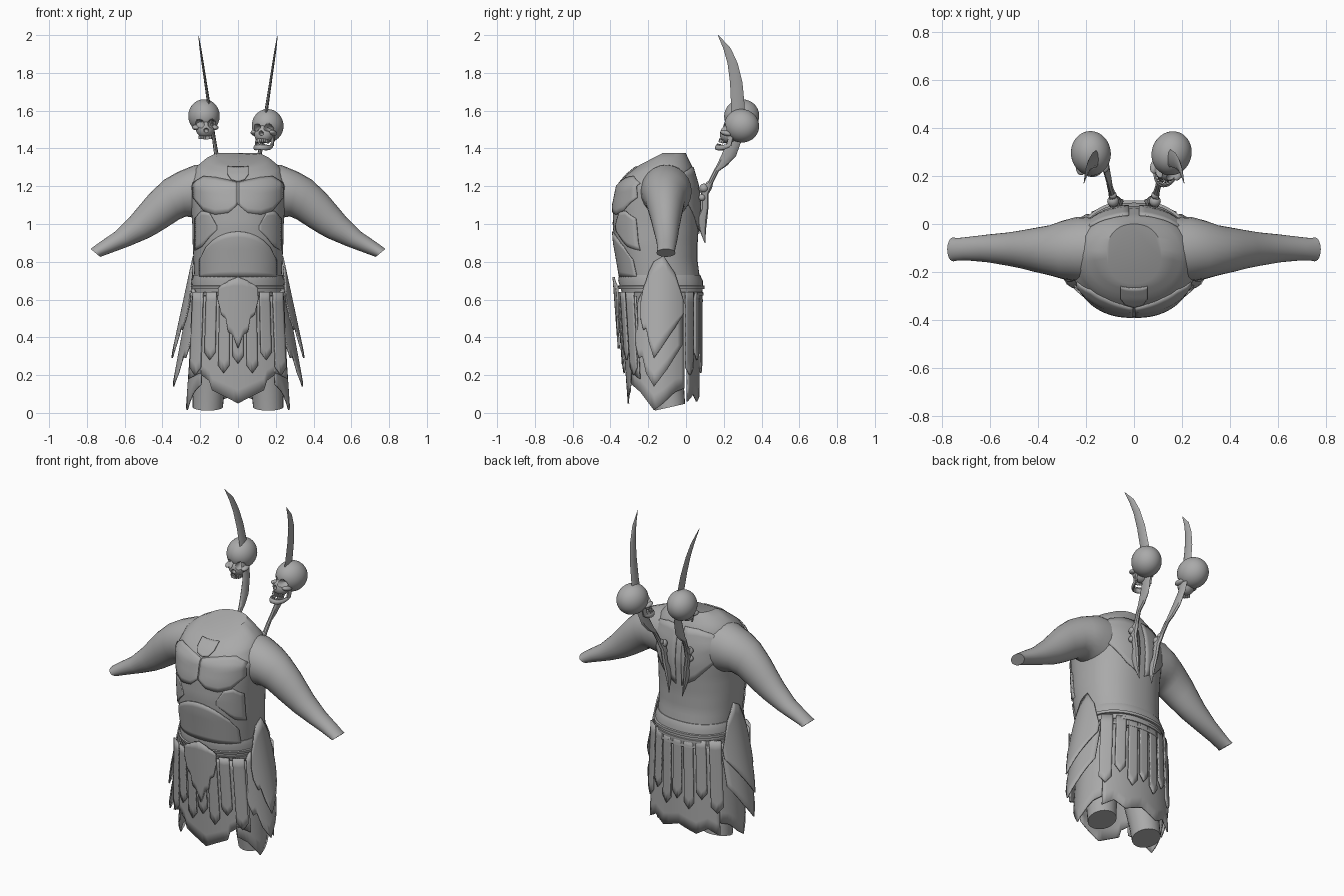
import bpy, bmesh, math
from mathutils import Vector, Matrix

cube = bpy.data.objects.get("Cube")
if cube:
    bpy.data.objects.remove(cube, do_unlink=True)

grey = bpy.data.materials.new("plain grey")
grey.use_nodes = True
grey.diffuse_color = (0.4, 0.4, 0.4, 1)
grey.node_tree.nodes["Principled BSDF"].inputs["Base Color"].default_value = grey.diffuse_color


def finish(name, bm, angle=40):
    bmesh.ops.recalc_face_normals(bm, faces=bm.faces)
    mesh = bpy.data.meshes.new(name)
    bm.to_mesh(mesh)
    bm.free()
    ob = bpy.data.objects.new(name, mesh)
    bpy.context.collection.objects.link(ob)
    mesh.materials.append(grey)
    bpy.ops.object.select_all(action='DESELECT')
    ob.select_set(True)
    bpy.context.view_layer.objects.active = ob
    bpy.ops.object.shade_smooth_by_angle(angle=math.radians(angle))
    return ob


def loft(name, rings, angle=40):
    """Skin a list of equal rings and cap both ends."""
    bm = bmesh.new()
    vs = [[bm.verts.new(p) for p in r] for r in rings]
    n = len(vs[0])
    for a, b in zip(vs, vs[1:]):
        for i in range(n):
            bm.faces.new((a[i], a[(i + 1) % n], b[(i + 1) % n], b[i]))
    bm.faces.new(vs[0])
    bm.faces.new(vs[-1])
    return finish(name, bm, angle)


def oval(c, a, b, n=24):
    c, a, b = Vector(c), Vector(a), Vector(b)
    return [c + a * math.cos(i * math.tau / n) + b * math.sin(i * math.tau / n) for i in range(n)]


def interp(table, z):
    """Interpolate rows sorted by their falling first value."""
    z = max(min(z, table[0][0]), table[-1][0])
    for p, q in zip(table, table[1:]):
        if z >= q[0]:
            f = (p[0] - z) / (p[0] - q[0])
            return [u + (v - u) * f for u, v in zip(p[1:], q[1:])]


def panel(name, cols, surface, thick=0.008, rows=8, sub=3):
    """Thin plate: columns (u, top, bottom) laid on a surface(u, z)."""
    fine = []
    for p, q in zip(cols, cols[1:]):
        fine += [[a + (b - a) * k / sub for a, b in zip(p, q)] for k in range(sub)]
    fine.append(cols[-1])
    bm = bmesh.new()
    grid = [[bm.verts.new(surface(u, t + (b - t) * r / rows)) for r in range(rows + 1)]
            for u, t, b in fine]
    for a, b in zip(grid, grid[1:]):
        for r in range(rows):
            bm.faces.new((a[r], a[r + 1], b[r + 1], b[r]))
    ob = finish(name, bm)
    mod = ob.modifiers.new("thickness", 'SOLIDIFY')
    mod.thickness = thick
    mod.offset = 0
    return ob


def mirrored(cols):
    """Complete a centre-out column list to both sides."""
    return [(-u, t, b) for u, t, b in reversed(cols) if u > 0] + list(cols)


# Torso: height, half width, front y, back y
BODY = [(1.375, .115, -.25, 0), (1.35, .165, -.272, .01), (1.3, .225, -.31, .035),
        (1.2, .262, -.365, .065), (1.1, .25, -.386, .075), (1.0, .242, -.388, .068),
        (.9, .24, -.38, .062), (.8, .235, -.362, .062), (.7, .23, -.345, .075), (.6, .21, -.3, .06)]


def body(t, z, off=0):
    hw, yf, yb = interp(BODY, z)
    e = 0.88
    c, s = math.cos(t), math.sin(t)
    x = (hw + off) * math.copysign(abs(c) ** e, c)
    sy = math.copysign(abs(s) ** e, s)
    y = (yf + yb) / 2 + ((yb - yf) / 2 + off) * sy
    return Vector((x, y, z - .065 * max(0, -sy) * max(0, min(1, (z - 1.2) / .175))))


def on_body(side, off):
    def surface(x, z):
        r = min(1, abs(x) / interp(BODY, z)[0]) ** (1 / .88)
        t = math.acos(math.copysign(r, x))
        return body(side * t, z, off)
    return surface


def band(z, off=0, n=56):
    return [body(i * math.tau / n, z, off) for i in range(n)]


loft("torso", [band(.6 + .775 * k / 31) for k in range(32)])

# Armour plates on the torso
belly = [(.2 * k / 6, .76 + .2 * math.sqrt(1 - (k / 6.2) ** 2), .72) for k in range(7)]
panel("belly_plate", mirrored(belly), on_body(-1, .003))
panel("collar_plate", mirrored([(0, 1.36, 1.24), (.035, 1.36, 1.255), (.055, 1.36, 1.3)]), on_body(-1, .004))
for s, tag in ((1, "left"), (-1, "right")):
    chest = [(.004, 1.23, 1.1), (.05, 1.25, 1.06), (.12, 1.27, 1.05), (.18, 1.27, 1.07), (.235, 1.22, 1.14)]
    panel(tag + "_chest_plate", [(s * u, t, b) for u, t, b in chest], on_body(-1, .002))
    rib = [(.11, .99, .97), (.15, 1.06, .93), (.19, 1.07, .88), (.225, 1.03, .86)]
    panel(tag + "_rib_plate", [(s * u, t, b) for u, t, b in rib], on_body(-1, .002))
    back = [(.02, 1.3, .95), (.1, 1.3, 1.0), (.17, 1.28, 1.08), (.22, 1.24, 1.14)]
    panel(tag + "_back_plate", [(s * u, t, b) for u, t, b in back], on_body(1, .002))

# Belt with three cords
loft("belt", [band(.58, .022), band(.6, .028), band(.7, .014), band(.73, .004)])
for z in (.595, .63, .665):
    loft("belt_cord", [band(z - .012, .01), band(z - .008, .03), band(z + .008, .028), band(z + .012, .005)])

# Arms: top edge (x, z), bottom edge (x, z), y, half depth
ARM = [((.12, 1.32), (.18, 1.02), -.105, .13), ((.23, 1.312), (.245, 1.035), -.105, .135),
       ((.32, 1.275), (.275, 1.04), -.108, .122), ((.39, 1.235), (.31, 1.025), -.11, .105),
       ((.465, 1.165), (.38, .98), -.108, .09), ((.52, 1.1), (.425, .952), -.106, .079),
       ((.57, 1.04), (.475, .925), -.105, .07), ((.65, .96), (.57, .885), -.102, .058),
       ((.72, .912), (.65, .855), -.103, .05), ((.765, .88), (.71, .833), -.106, .047),
       ((.78, .868), (.73, .826), -.106, .05)]
# Legs: z, x, y, radius, bottom tilt
LEG = [(.68, .11, -.14, .115, 0), (.45, .125, -.13, .115, 0), (.25, .145, -.11, .098, .005),
       (.12, .155, -.095, .085, .012), (.03, .16, -.085, .08, .018)]
for s, tag in ((1, "left"), (-1, "right")):
    loft(tag + "_arm", [oval((s * (t[0] + b[0]) / 2, y, (t[1] + b[1]) / 2), (0, r, 0),
                             (s * (t[0] - b[0]) / 2, 0, (t[1] - b[1]) / 2)) for t, b, y, r in ARM])
    loft(tag + "_leg", [oval((s * x, y, z), (r, 0, 0), (0, r, k)) for z, x, y, r, k in LEG])


# Skirt cloth and hanging strips
def skirt(side, off):
    def surface(x, z):
        arc = math.sqrt(max(0, 1 - (x / .3) ** 2))
        f = (.65 - z) / .55
        reach = .22 - (.04 * f if side < 0 else 0) + off
        return Vector((x * (1 + .1 * f), -.14 + side * reach * arc, z))
    return surface


cloth = [(0, .62, .05), (.06, .62, .085), (.125, .62, .12), (.14, .62, .17), (.19, .62, .21), (.24, .62, .18)]
panel("front_cloth", mirrored(cloth), skirt(-1, -.012))
panel("back_cloth", mirrored([(0, .62, .1), (.1, .62, .06), (.16, .62, .1), (.215, .62, .06)]), skirt(1, -.012))
for side, tag in ((-1, "front"), (1, "back")):
    for x, low in ((0, .26), (.07, .21), (.14, .28), (.21, .2)):
        for s in ((1, -1) if x else (1,)):
            c = s * x
            strip = [(c - .027, .64, low + .04), (c, .64, low), (c + .027, .64, low + .04)]
            panel(tag + "_strip", strip, skirt(side, .004), .009)
crest = [(0, .72, .34), (.025, .71, .41), (.05, .7, .43), (.062, .69, .5), (.085, .68, .52), (.105, .66, .6)]
panel("belt_ornament", mirrored(crest), skirt(-1, .018), .012)

# Layered hip guards: top z, top x, bottom z, bottom x, columns over y
GUARDS = [(.82, .238, .29, .352, [(-.24, .58, .5), (-.225, .66, .44), (-.21, .7, .45), (-.195, .75, .37),
                                  (-.17, .8, .29), (-.12, .83, .36), (-.06, .74, .45), (-.01, .58, .53)]),
          (.75, .232, .14, .345, [(-.265, .54, .36), (-.25, .6, .29), (-.23, .64, .3), (-.21, .66, .21),
                                  (-.17, .68, .14), (-.1, .68, .23), (-.02, .6, .36)]),
          (.7, .225, .02, .272, [(-.285, .6, .15), (-.24, .65, .11), (-.17, .65, .015), (-.12, .65, .05),
                                 (-.06, .65, .11), (-.01, .62, .13)])]
for s, tag in ((1, "left"), (-1, "right")):
    for zt, xt, zb, xb, cols in GUARDS:
        def hip(y, z):
            return Vector((s * (xt + (xb - xt) * (zt - z) / (zt - zb) - 3 * (y + .135) ** 2), y, z))
        panel(tag + "_hip_guard", cols, hip)

# Curved back blades: z, y, half depth, half thickness
BLADE = [(2.0, .17, .002, .001), (1.93, .217, .02, .005), (1.85, .247, .027, .006), (1.75, .266, .033, .007),
         (1.62, .275, .036, .009), (1.45, .262, .035, .01), (1.36, .225, .04, .012), (1.31, .19, .028, .012),
         (1.28, .16, .015, .012), (1.22, .13, .014, .014), (1.19, .1, .038, .016), (1.16, .1, .02, .016),
         (1.08, .1, .018, .014), (1.03, .085, .028, .012), (.97, .088, .018, .008), (.9, .1, .002, .002)]


def skull(name, place, yaw, pitch, with_jaw):
    bm = bmesh.new()

    def ball(c, size, sub=4):
        m = Matrix.Translation(c) @ Matrix.Diagonal((*size, 1))
        return bmesh.ops.create_icosphere(bm, subdivisions=sub, radius=1, matrix=m)["verts"]

    def block(c, size):
        bmesh.ops.create_cube(bm, size=1, matrix=Matrix.Translation(c) @ Matrix.Diagonal((*size, 1)))

    # Braincase, face, brow and cheekbones, with sockets pressed in
    ball((0, 0, 0), (.083, .093, .088), 5)
    ball((0, -.06, -.06), (.05, .045, .05), 5)
    for s in (1, -1):
        ball((s * .05, -.06, -.055), (.02, .032, .014))
    for x, z, r, depth in ((.031, -.032, .021, .035), (-.031, -.032, .021, .035), (0, -.067, .011, .025)):
        for v in bm.verts:
            d = math.hypot(v.co.x - x, v.co.z - z) / r
            if v.co.y < -.02 and d < 1:
                v.co.y += depth * (1 - d ** 4)
    # Teeth follow the arch of each jaw
    for k in range(-4, 5):
        a = k * .3
        x, y = .034 * math.sin(a), -.055 - .043 * math.cos(a)
        block((x, y, -.105), (.008, .008, .018))
        if with_jaw:
            block((x, y - .006, -.132), (.008, .008, .014))
    if with_jaw:
        arch = [oval((.042 * math.sin(a), -.045 - .06 * math.cos(a), -.145 + .035 * (abs(a) / 1.9) ** 3),
                     (.009 * math.sin(a), -.009 * math.cos(a), 0), (0, 0, .014), 10)
                for a in [k * .19 for k in range(-10, 11)]]
        vs = [[bm.verts.new(p) for p in r] for r in arch]
        for a, b in zip(vs, vs[1:]):
            for i in range(10):
                bm.faces.new((a[i], a[(i + 1) % 10], b[(i + 1) % 10], b[i]))
        bm.faces.new(vs[0])
        bm.faces.new(vs[-1])
        for s in (1, -1):
            block((s * .044, -.03, -.08), (.01, .024, .07))
    bm.transform(Matrix.Translation(place) @ Matrix.Rotation(yaw, 4, 'Z') @ Matrix.Rotation(pitch, 4, 'X'))
    finish(name, bm)


skull("left_skull", (.157, .295, 1.52), -.3, -.25, True)
skull("right_skull", (-.18, .295, 1.572), .12, .1, False)
for s, tag in ((1, "left"), (-1, "right")):
    rings = [oval((s * (.115 + .15 * (z - 1.37)), y, z), (0, d, 0), (w, 0, 0), 8) for z, y, d, w in BLADE]
    loft(tag + "_back_blade", rings, 30)
    # Knuckled mount holding the blade
    for dy, dz, r in ((0, 0, .024), (.025, .02, .016), (-.01, -.05, .018)):
        bm = bmesh.new()
        bmesh.ops.create_icosphere(bm, subdivisions=3, radius=r,
                                   matrix=Matrix.Translation((s * .088, .095 + dy, 1.19 + dz)))
        finish(tag + "_blade_mount", bm)
